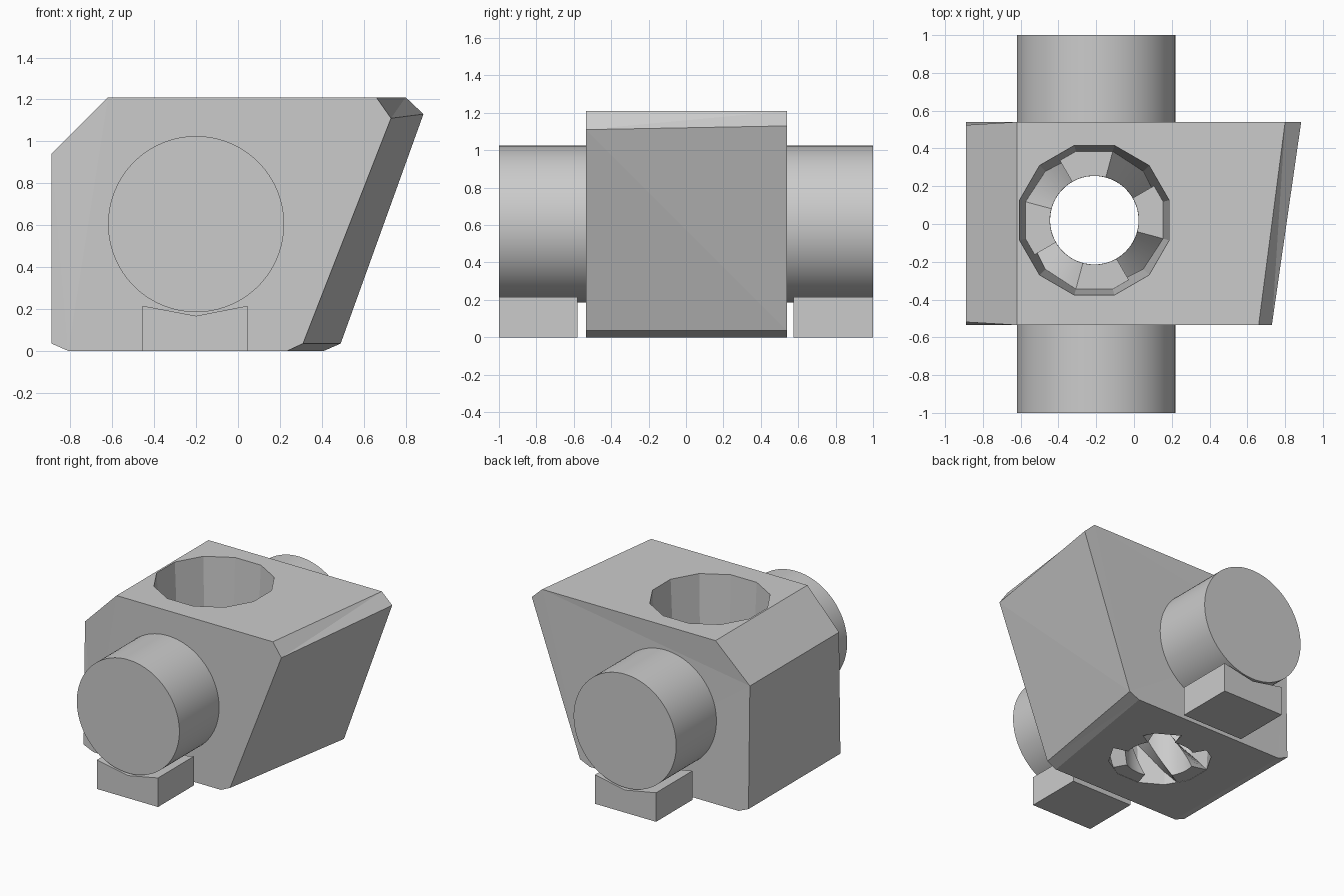
import bpy, bmesh, math

cube = bpy.data.objects.get("Cube")
if cube:
    bpy.data.objects.remove(cube, do_unlink=True)

grey = bpy.data.materials.new("plain grey")
grey.use_nodes = True
grey.diffuse_color = (0.6, 0.6, 0.6, 1)
grey.node_tree.nodes["Principled BSDF"].inputs["Base Color"].default_value = (0.6, 0.6, 0.6, 1)

HOLE_X, HOLE_Y = -0.21, 0.02


def finish(name, bm):
    """Turn a bmesh into a named grey object."""
    bmesh.ops.recalc_face_normals(bm, faces=bm.faces)
    mesh = bpy.data.meshes.new(name)
    bm.to_mesh(mesh)
    bm.free()
    mesh.materials.append(grey)
    obj = bpy.data.objects.new(name, mesh)
    bpy.context.collection.objects.link(obj)
    return obj


def loft(name, rings, triangulate=False):
    """Closed solid through rings of matching points."""
    bm = bmesh.new()
    loops = [[bm.verts.new(p) for p in ring] for ring in rings]
    n = len(loops[0])
    for a, b in zip(loops, loops[1:]):
        for i in range(n):
            j = (i + 1) % n
            bm.faces.new((a[i], a[j], b[j], b[i]))
    bm.faces.new(loops[0])
    bm.faces.new(loops[-1])
    if triangulate:
        bmesh.ops.triangulate(bm, faces=bm.faces)
    return finish(name, bm)


def activate(obj):
    bpy.ops.object.select_all(action='DESELECT')
    obj.select_set(True)
    bpy.context.view_layer.objects.active = obj


def ring(radius, z, sides=12, turn=math.pi / 12):
    return [(HOLE_X + radius * math.cos(turn + 2 * math.pi * i / sides),
             HOLE_Y + radius * math.sin(turn + 2 * math.pi * i / sides), z)
            for i in range(sides)]


# Block with chamfered corners and a skewed, sloping end
left = [(-0.81, 0), (-0.89, 0.035), (-0.89, 0.94), (-0.62, 1.21)]
front_end = [(0.66, 1.21), (0.73, 1.11), (0.31, 0.035), (0.235, 0)]
back_end = [(0.80, 1.21), (0.885, 1.13), (0.49, 0.035), (0.41, 0)]


def section(end, y):
    return [(x, y * 0.97 if (x, z) == left[2] else y, z) for x, z in left + end]


body = loft("main_block", [section(front_end, -0.535), section(back_end, 0.54)], True)

# Tapered twelve-sided hole through the block
slope = (0.41 - 0.345) / 1.21
cutter = loft("hole_cutter", [ring(0.345 - slope * 0.1, -0.1), ring(0.41 + slope * 0.1, 1.31)])
cutter.hide_render = True
cut = body.modifiers.new("hole", 'BOOLEAN')
cut.operation = 'DIFFERENCE'
cut.solver = 'EXACT'
cut.object = cutter
activate(body)
bpy.ops.object.modifier_apply(modifier=cut.name)
bpy.data.objects.remove(cutter, do_unlink=True)

# Four twisted ribs inside the lower part of the hole
RIB_TOP, TWIST, WIDTH, STEPS = 0.6, math.radians(90), math.radians(45), 16
for k in range(4):
    rings = []
    for s in range(STEPS + 1):
        t = s / STEPS
        start = k * math.pi / 2 + math.radians(75) + TWIST * (t - 1)
        angles = [start + WIDTH * i / 8 for i in range(9)]
        points = [(0.235, a) for a in angles] + [(0.38, a) for a in reversed(angles)]
        rings.append([(HOLE_X + r * math.cos(a), HOLE_Y + r * math.sin(a),
                       0.002 + RIB_TOP * t) for r, a in points])
    rib = loft(f"twisted_rib_{k + 1}", rings)
    activate(rib)
    bpy.ops.object.shade_smooth_by_angle(angle=math.radians(30))

# Round trunnions and notched feet at the front and back
foot_profile = [(-0.455, 0), (0.045, 0), (0.045, 0.215), (-0.2, 0.167), (-0.455, 0.215)]
for side, sign, foot_start in (("front", -1, 0.58), ("back", 1, 0.575)):
    bpy.ops.mesh.primitive_cylinder_add(vertices=96, radius=0.42, depth=0.48,
                                        location=(-0.2, sign * 0.76, 0.605),
                                        rotation=(math.pi / 2, 0, 0))
    trunnion = bpy.context.object
    trunnion.name = f"{side}_trunnion"
    trunnion.data.materials.append(grey)
    bpy.ops.object.shade_smooth_by_angle(angle=math.radians(30))
    loft(f"{side}_foot", [[(x, sign * y, z) for x, z in foot_profile]
                          for y in (foot_start, 1.0)])
